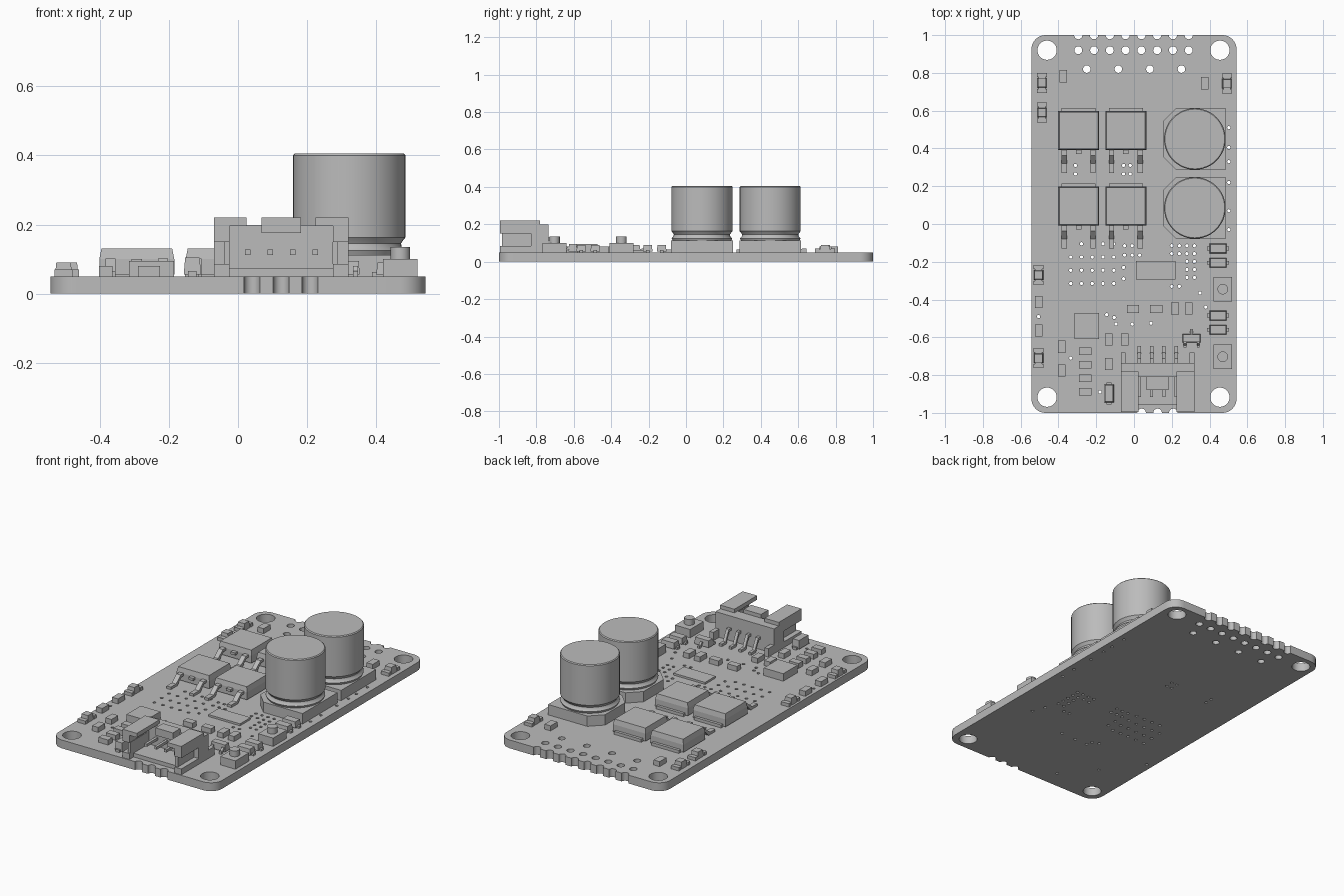
import bpy
import bmesh
from math import sin, cos, radians, pi
from mathutils import Matrix, Vector

scene_cube = bpy.data.objects.get("Cube")
if scene_cube:
    bpy.data.objects.remove(scene_cube, do_unlink=True)

grey = bpy.data.materials.new("plain grey")
grey.use_nodes = True
grey.diffuse_color = (0.5, 0.5, 0.5, 1)
grey.node_tree.nodes["Principled BSDF"].inputs["Base Color"].default_value = grey.diffuse_color

TOP = 0.05            # upper face of the board
HALF_WIDTH = 0.543


def finish(name, bm):
    bmesh.ops.recalc_face_normals(bm, faces=bm.faces)
    mesh = bpy.data.meshes.new(name)
    bm.to_mesh(mesh)
    bm.free()
    mesh.materials.append(grey)
    obj = bpy.data.objects.new(name, mesh)
    bpy.context.collection.objects.link(obj)
    return obj


def select_only(obj):
    bpy.ops.object.select_all(action='DESELECT')
    obj.select_set(True)
    bpy.context.view_layer.objects.active = obj


def smooth(obj):
    select_only(obj)
    bpy.ops.object.shade_smooth_by_angle(angle=radians(35))


def box(name, x, y, width, depth, bottom, top, taper=0.0):
    """Box centred on x, y; the upper face shrinks by taper on every side."""
    bm = bmesh.new()
    bmesh.ops.create_cube(bm, size=1)
    for v in bm.verts:
        inset = taper * 2 if v.co.z > 0 else 0
        v.co = (x + v.co.x * (width - inset), y + v.co.y * (depth - inset),
                top if v.co.z > 0 else bottom)
    return finish(name, bm)


def span(name, x0, x1, y0, y1, bottom, top):
    return box(name, (x0 + x1) / 2, (y0 + y1) / 2, x1 - x0, y1 - y0, bottom, top)


def prism(name, points, direction):
    """Extrude a closed outline of 3D points along a direction."""
    bm = bmesh.new()
    face = bm.faces.new([bm.verts.new(p) for p in points])
    grown = bmesh.ops.extrude_face_region(bm, geom=[face])["geom"]
    moved = [g for g in grown if isinstance(g, bmesh.types.BMVert)]
    bmesh.ops.translate(bm, verts=moved, vec=Vector(direction))
    return finish(name, bm)


def lathe(name, x, y, profile, steps=48):
    bm = bmesh.new()
    verts = [bm.verts.new((r, 0, z)) for r, z in profile]
    edges = [bm.edges.new(pair) for pair in zip(verts, verts[1:])]
    bmesh.ops.spin(bm, geom=verts + edges, cent=(0, 0, 0), axis=(0, 0, 1),
                   angle=2 * pi, steps=steps)
    bmesh.ops.remove_doubles(bm, verts=bm.verts, dist=0.0001)
    bmesh.ops.translate(bm, verts=bm.verts, vec=(x, y, 0))
    smooth(finish(name, bm))


def gull_lead(name, x, y, length, width, height, way=-1):
    """Bent lead leaving a body at y and landing flat on the board."""
    t = 0.015
    outline = [(0, height), (0.25, height), (0.6, TOP + t), (1, TOP + t),
               (1, TOP), (0.5, TOP), (0.2, height - t), (0, height - t)]
    prism(name, [(x - width / 2, y + way * length * a, z) for a, z in outline], (width, 0, 0))


def arc(x, y, r, start, end, steps):
    angles = [radians(start + (end - start) * i / steps) for i in range(steps + 1)]
    return [(x + r * cos(a), y + r * sin(a)) for a in angles]


# Board outline with rounded corners and edge half holes
corner = 0.075
cx, cy = HALF_WIDTH - corner, 1 - corner
pin_xs = [-0.295 + 0.0835 * i for i in range(8)]
outline = arc(-cx, -cy, corner, 180, 270, 8)
for x in (0.04, 0.125, 0.208):
    outline += arc(x, -1, 0.023, 180, 0, 8)
outline += arc(cx, -cy, corner, 270, 360, 8) + arc(cx, cy, corner, 0, 90, 8)
for x in reversed(pin_xs):
    outline += arc(x, 1, 0.022, 0, -180, 8)
outline += arc(-cx, cy, corner, 90, 180, 8)

# Mounting holes, pin holes and vias
loops = [outline]


def hole(x, y, r=0.009, sides=8):
    loops.append(arc(x, y, r, 0, 360, sides)[:-1])


for x in (-0.46, 0.455):
    for y in (-0.917, 0.92):
        hole(x, y, 0.051, 32)
for x in pin_xs:
    hole(x, 0.92, 0.021, 16)
for x in pin_xs[::2]:
    hole(x + 0.045, 0.82, 0.02, 16)
for y in (0.51, 0.405, 0.33, 0.22, 0.07, -0.03):
    hole(0.502, y)
for x in (-0.31, -0.055, -0.02):
    for y in (0.265, 0.31):
        hole(x, y)
for row in range(4):
    for column in range(5):
        if row or column:
            hole(-0.335 + 0.057 * column, -0.105 - 0.07 * row)
for x in (-0.05, -0.01, 0.03):
    for y in (-0.115, -0.165):
        hole(x, y)
for y in (-0.23, -0.29):
    hole(-0.055, y)
for row in range(5):
    for column in range(4):
        if row < 2 or column > 1:
            hole(0.2 + 0.04 * column, -0.115 - 0.042 * row)
for x, y in ((0.2, -0.33), (0.24, -0.33), (0.35, -0.365), (0.38, -0.44), (-0.145, -0.48),
             (-0.105, -0.495), (-0.095, -0.53), (-0.01, -0.53), (0.09, -0.525),
             (-0.505, -0.49), (-0.335, -0.71), (-0.18, -0.89)):
    hole(x, y)

curve = bpy.data.curves.new("circuit_board", 'CURVE')
curve.dimensions = '2D'
curve.fill_mode = 'BOTH'
curve.extrude = TOP / 2
for loop in loops:
    spline = curve.splines.new('POLY')
    spline.points.add(len(loop) - 1)
    for point, (x, y) in zip(spline.points, loop):
        point.co = (x, y, 0, 1)
    spline.use_cyclic_u = True
curve.materials.append(grey)
board = bpy.data.objects.new("circuit_board", curve)
board.location.z = TOP / 2
bpy.context.collection.objects.link(board)
select_only(board)
bpy.ops.object.convert(target='MESH')
smooth(bpy.context.view_layer.objects.active)

# Can capacitors on chamfered bases
for y in (0.085, 0.45):
    a, c = 0.165, 0.07
    base = [(a, -a), (a, a), (c - a, a), (-a, a - c), (-a, c - a), (c - a, -a)]
    prism("capacitor_base", [(0.32 + u, y + v, TOP) for u, v in base], (0, 0, 0.062))
    lathe("capacitor_can", 0.322, y,
          [(0, 0.11), (0.155, 0.11), (0.162, 0.125), (0.152, 0.135), (0.15, 0.145), (0.155, 0.153),
           (0.163, 0.163), (0.163, 0.4), (0.158, 0.405), (0, 0.405)])

# Power transistors with heat tab and bent leads
for x in (-0.293, -0.043):
    for y in (0.095, 0.495):
        box("transistor_lower_body", x, y, 0.217, 0.207, 0.055, 0.1)
        box("transistor_upper_body", x, y, 0.217, 0.207, 0.1, 0.13, 0.006)
        box("transistor_tab", x, y + 0.06, 0.18, 0.12, TOP, 0.068)
        box("transistor_stub", x, y - 0.11, 0.03, 0.03, 0.085, 0.1)
        for side in (-1, 1):
            gull_lead("transistor_lead", x + side * 0.076, y - 0.1, 0.125, 0.028, 0.102)

# Flat chips
box("driver_chip", 0.115, -0.245, 0.21, 0.1, TOP, 0.062)
box("controller_chip", -0.25, -0.54, 0.13, 0.135, TOP, 0.095)

# Push buttons
for y in (-0.345, -0.703):
    box("button_base", 0.47, y, 0.1, 0.128, TOP, 0.1)
    lathe("button_cap", 0.47, y, [(0, 0.1), (0.028, 0.1), (0.028, 0.135), (0, 0.135)], 24)

# Diodes with end terminals
for y in (-0.13, -0.205, -0.485, -0.56):
    box("diode_body", 0.445, y, 0.09, 0.052, 0.055, 0.09, 0.004)
    box("diode_terminals", 0.445, y, 0.115, 0.02, TOP, 0.062)
box("large_diode", -0.132, -0.897, 0.05, 0.095, 0.055, 0.105, 0.004)
box("large_diode_terminals", -0.132, -0.897, 0.025, 0.115, TOP, 0.065)

# Three lead transistor
box("small_transistor", 0.305, -0.605, 0.095, 0.045, 0.055, 0.095, 0.003)
for x, way in ((0.27, -1), (0.34, -1), (0.305, 1)):
    gull_lead("small_transistor_lead", x, -0.605 + way * 0.02, 0.03, 0.015, 0.08, way)

# Indicator lamps: pale lens between two pads
for x, y in ((-0.487, 0.747), (-0.487, 0.59), (0.492, 0.743), (-0.505, -0.27), (-0.505, -0.71)):
    box("lamp_base", x, y, 0.036, 0.1, TOP, 0.068)
    box("lamp_lens", x, y, 0.05, 0.052, TOP, 0.09, 0.004)
    for side in (-1, 1):
        box("lamp_pad", x, y + side * 0.042, 0.052, 0.022, TOP, 0.07)

# Small passive parts
upright = [(-0.375, 0.782), (0.375, 0.745), (-0.505, -0.413), (-0.505, -0.563), (-0.383, -0.65),
           (-0.383, -0.775), (-0.133, -0.612), (-0.05, -0.612), (-0.133, -0.742),
           (0.217, -0.447), (0.29, -0.447)]
lying = [(-0.005, -0.45), (0.118, -0.45)] + [(-0.258, -0.673 - 0.072 * i) for i in range(4)]
for x, y in upright:
    box("passive_upright", x, y, 0.04, 0.064, TOP, 0.08)
for x, y in lying:
    box("passive_lying", x, y, 0.064, 0.04, TOP, 0.08)

# Side entry connector, open at the front and in the middle of the top
mid = 0.125
span("connector_floor", -0.07, 0.32, -0.955, -0.735, TOP, 0.073)
span("connector_back_wall", -0.07, 0.32, -0.81, -0.735, TOP, 0.198)
box("connector_latch", mid, -0.843, 0.115, 0.07, 0.175, 0.22)
for side in (-1, 1):
    def part(name, inner, outer, y0, y1, bottom, top):
        a, b = sorted((mid + side * inner, mid + side * outer))
        span(name, a, b, y0, y1, bottom, top)
    part("connector_side_rear", 0.15, 0.195, -0.83, -0.78, TOP, 0.22)
    part("connector_side_lower", 0.15, 0.195, -0.995, -0.83, TOP, 0.085)
    part("connector_side_upper", 0.15, 0.195, -0.995, -0.83, 0.15, 0.22)
    part("connector_side_inner", 0.148, 0.165, -0.985, -0.83, 0.085, 0.15)
    part("connector_top_flange", 0.1, 0.15, -0.995, -0.78, 0.195, 0.22)
    part("connector_solder_tab", 0.17, 0.195, -0.74, -0.68, TOP, 0.1)
for i in range(4):
    x = 0.028 + 0.065 * i
    box("connector_pin", x, -0.86, 0.016, 0.11, 0.112, 0.128)
    gull_lead("connector_lead", x, -0.735, 0.09, 0.018, 0.128, 1)
